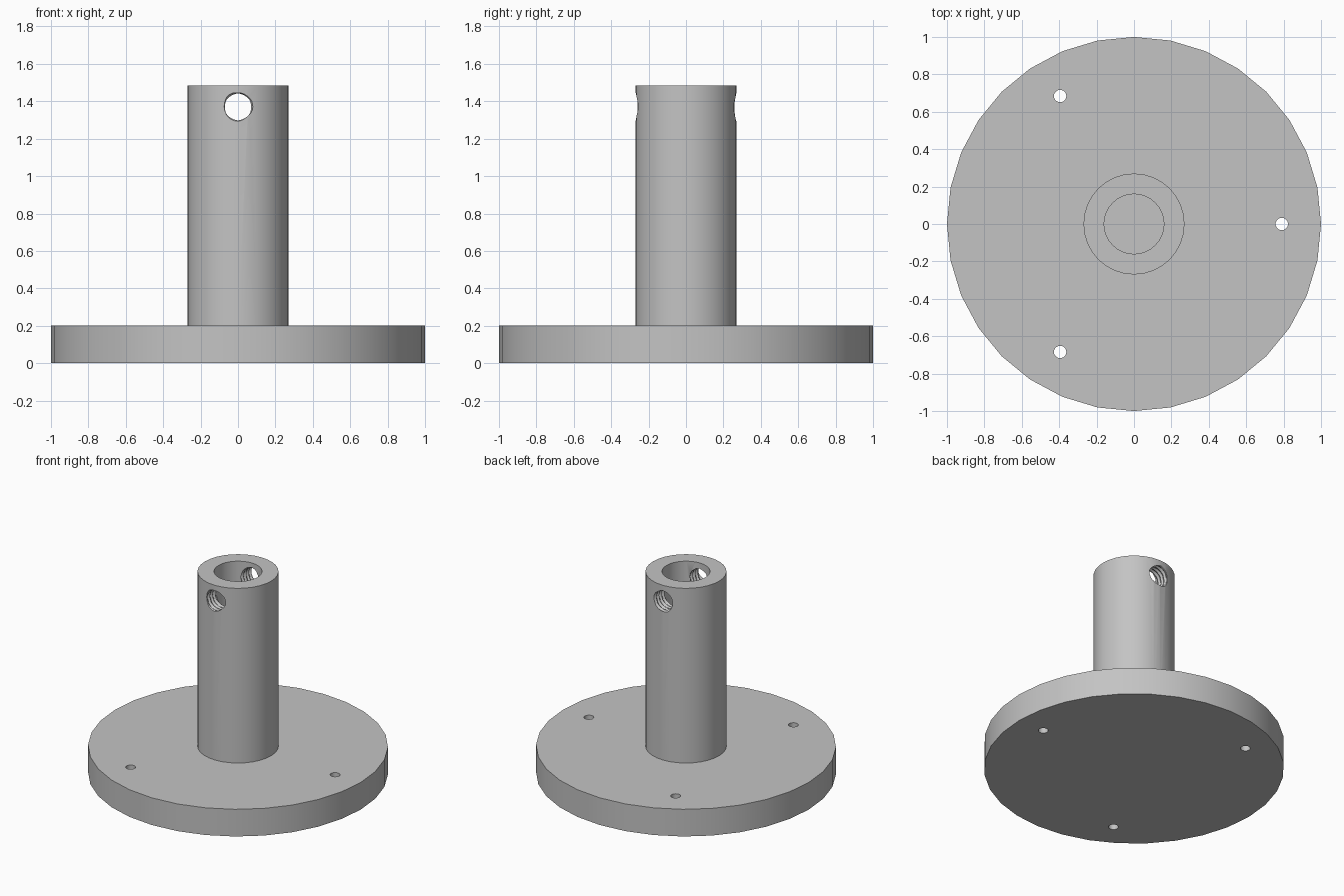
import bpy
import bmesh
import math

cube = bpy.data.objects.get("Cube")
if cube:
    bpy.data.objects.remove(cube, do_unlink=True)

SIDES = 32
HOLE_Z = 1.37

grey = bpy.data.materials.new("plain_grey")
grey.use_nodes = True
colour = (0.55, 0.55, 0.55, 1)
grey.diffuse_color = colour
grey.node_tree.nodes["Principled BSDF"].inputs["Base Color"].default_value = colour


def make_object(name, bm):
    bmesh.ops.remove_doubles(bm, verts=bm.verts, dist=1e-5)
    bmesh.ops.recalc_face_normals(bm, faces=bm.faces)
    mesh = bpy.data.meshes.new(name)
    bm.to_mesh(mesh)
    bm.free()
    mesh.materials.append(grey)
    obj = bpy.data.objects.new(name, mesh)
    bpy.context.collection.objects.link(obj)
    return obj


def skin(bm, rings):
    """Join rings of vertices with quads and cap both ends."""
    n = len(rings[0])
    for a, b in zip(rings, rings[1:]):
        for j in range(n):
            k = (j + 1) % n
            bm.faces.new((a[j], a[k], b[k], b[j]))
    bm.faces.new(rings[0])
    bm.faces.new(rings[-1])


def ring_angles(n):
    return [2 * math.pi * j / n for j in range(n)]


# Flange and hollow post as one turned body
profile = [(1, 0), (1, 0.2), (0.27, 0.2), (0.27, 1.485), (0.16, 1.485), (0.16, 0.2)]
bm = bmesh.new()
skin(bm, [[bm.verts.new((r * math.cos(a), r * math.sin(a), z))
           for a in ring_angles(SIDES)] for r, z in profile])
stand = make_object("flanged_post", bm)

# Three mounting holes through the flange
bm = bmesh.new()
for i in range(3):
    t = i * math.tau / 3
    skin(bm, [[bm.verts.new((0.79 * math.cos(t) + 0.033 * math.cos(a),
                             0.79 * math.sin(t) + 0.033 * math.sin(a), z))
               for a in ring_angles(SIDES)] for z in (-0.1, 0.3)])
mount_cutter = make_object("mounting_hole_cutter", bm)

# Threaded cross hole through both walls of the post
PITCH, STEPS = 0.03, 6
bm = bmesh.new()
rings = []
for i in range(-10 * STEPS, 10 * STEPS + 1):
    ring = []
    for a in ring_angles(SIDES):
        phase = (i / STEPS + a / math.tau) % 1
        r = 0.07 + 0.012 * (1 - abs(2 * phase - 1))
        ring.append(bm.verts.new((r * math.cos(a), i * PITCH / STEPS + 0.0013,
                                  HOLE_Z + r * math.sin(a))))
    rings.append(ring)
skin(bm, rings)
thread_cutter = make_object("thread_cutter", bm)

for cutter in (mount_cutter, thread_cutter):
    mod = stand.modifiers.new(cutter.name, "BOOLEAN")
    mod.operation = "DIFFERENCE"
    mod.solver = "EXACT"
    mod.object = cutter
    bpy.context.view_layer.objects.active = stand
    stand.select_set(True)
    bpy.ops.object.modifier_apply(modifier=mod.name)
    bpy.data.objects.remove(cutter, do_unlink=True)

# Smooth the round walls, keep rims crisp
bpy.ops.object.select_all(action="DESELECT")
stand.select_set(True)
bpy.context.view_layer.objects.active = stand
bpy.ops.object.shade_smooth_by_angle(angle=math.radians(30))
